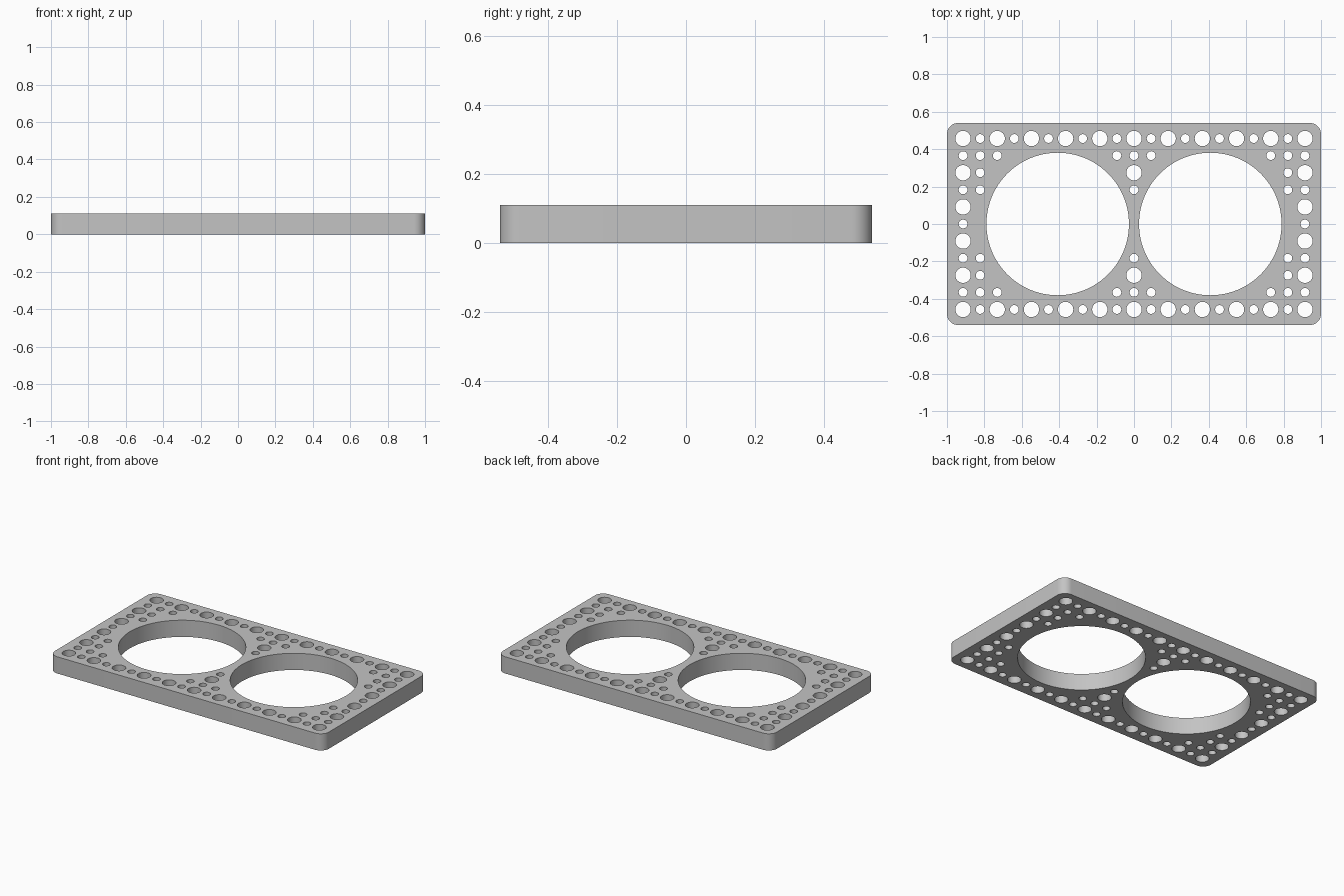
import bpy, bmesh
from math import cos, sin, pi

if "Cube" in bpy.data.objects:
    bpy.data.objects.remove(bpy.data.objects["Cube"], do_unlink=True)

HALF_X, HALF_Y, HEIGHT, CORNER = 1.0, 0.54, 0.11, 0.06
PITCH, LARGE_R, SMALL_R = 0.0914, 0.041, 0.0235
BORE_X, BORE_R = 0.408, 0.381


def arc(cx, cy, r, start, sweep, steps):
    return [(cx + r * cos(start + sweep * k / steps),
             cy + r * sin(start + sweep * k / steps)) for k in range(steps + 1)]


def circle(cx, cy, r, sides):
    return arc(cx, cy, r, 0, 2 * pi, sides)[:-1]


# Rounded rectangle outline
outline = []
for q, (sx, sy) in enumerate([(1, 1), (-1, 1), (-1, -1), (1, -1)]):
    outline += arc(sx * (HALF_X - CORNER), sy * (HALF_Y - CORNER), CORNER, q * pi / 2, pi / 2, 10)

# Two big bores
loops = [outline] + [circle(s * BORE_X, 0, BORE_R, 96) for s in (-1, 1)]

# Grid cells that carry a hole: border, inner corners, and the middle web
cells = {(i, j) for i in range(-10, 11) for j in range(-5, 6) if abs(i) == 10 or abs(j) == 5}
for s in (-1, 1):
    cells |= {(i, 4 * s) for i in (-9, -8, -1, 0, 1, 8, 9)}
    cells |= {(i, j * s) for i in (-9, 0, 9) for j in (2, 3)}

# Even columns on odd rows get the large hole
for i, j in sorted(cells):
    large = i % 2 == 0 and j % 2 == 1
    loops.append(circle(i * PITCH, j * PITCH, LARGE_R if large else SMALL_R, 32 if large else 24))

# Filled and extruded profile
curve = bpy.data.curves.new("mounting_plate", "CURVE")
curve.dimensions = "2D"
curve.fill_mode = "BOTH"
curve.extrude = HEIGHT / 2
for points in loops:
    spline = curve.splines.new("POLY")
    spline.points.add(len(points) - 1)
    for p, (x, y) in zip(spline.points, points):
        p.co = (x, y, 0, 1)
    spline.use_cyclic_u = True

plate = bpy.data.objects.new("mounting_plate", curve)
bpy.context.collection.objects.link(plate)
bpy.ops.object.select_all(action="DESELECT")
plate.select_set(True)
bpy.context.view_layer.objects.active = plate
bpy.ops.object.convert(target="MESH")
plate = bpy.context.object

# Weld the caps to the walls and rest the plate on the ground
bm = bmesh.new()
bm.from_mesh(plate.data)
bmesh.ops.remove_doubles(bm, verts=bm.verts, dist=0.0001)
bmesh.ops.translate(bm, verts=bm.verts, vec=(0, 0, HEIGHT / 2))
bmesh.ops.recalc_face_normals(bm, faces=bm.faces)
bm.to_mesh(plate.data)
bm.free()
bpy.ops.object.shade_smooth_by_angle(angle=pi / 6)

# Plain grey finish
grey = bpy.data.materials.new("grey")
grey.use_nodes = True
colour = (0.55, 0.55, 0.55, 1)
grey.diffuse_color = colour
grey.node_tree.nodes["Principled BSDF"].inputs["Base Color"].default_value = colour
plate.data.materials.clear()
plate.data.materials.append(grey)
